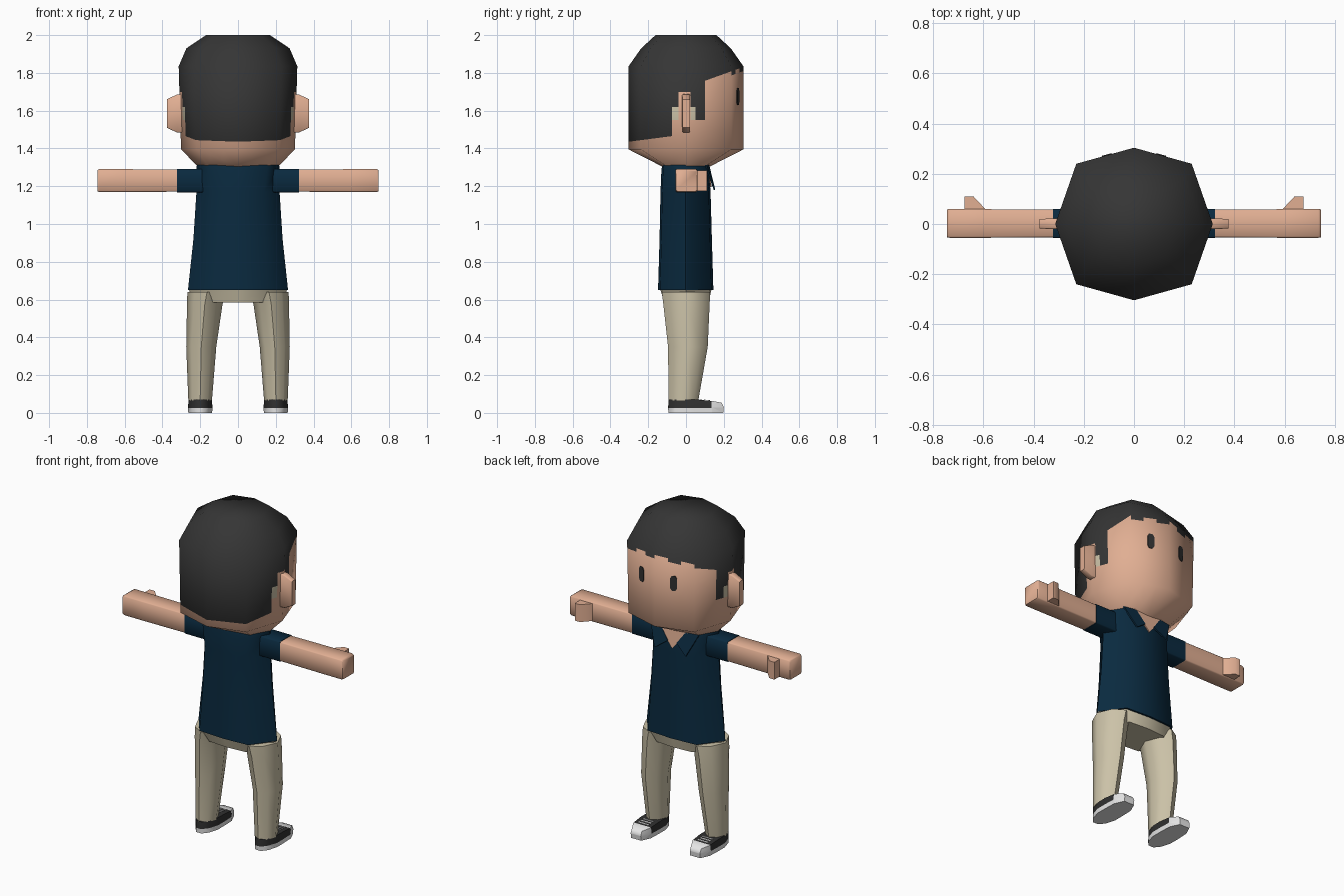
import bpy, bmesh, math
from mathutils import Vector

if "Cube" in bpy.data.objects:
    bpy.data.objects.remove(bpy.data.objects["Cube"])


def material(name, rgb):
    m = bpy.data.materials.new(name)
    m.diffuse_color = (*rgb, 1)
    m.use_nodes = True
    m.node_tree.nodes["Principled BSDF"].inputs["Base Color"].default_value = m.diffuse_color
    return m


SKIN = material("skin", (0.75, 0.425, 0.29))
HAIR = material("dark_hair", (0.036, 0.036, 0.036))
NAVY = material("navy_cloth", (0.003, 0.023, 0.05))
TAN = material("tan_cloth", (0.60, 0.54, 0.39))
WHITE = material("white_rubber", (0.80, 0.80, 0.80))
BLACK = material("black_canvas", (0.03, 0.03, 0.03))


def loft(name, rings, mats, side=1, cuts=(), rule=None):
    """Skin a list of equal-length rings, cut by planes, colour faces by rule."""
    bm = bmesh.new()
    loops = [[bm.verts.new((p[0] * side, p[1], p[2])) for p in r] for r in rings]
    n = len(loops[0])
    for a, b in zip(loops, loops[1:]):
        for i in range(n):
            bm.faces.new((a[i], a[(i + 1) % n], b[(i + 1) % n], b[i]))
    bm.faces.new(loops[0])
    bm.faces.new(loops[-1])
    if cuts:
        bmesh.ops.triangulate(bm, faces=bm.faces[:])
    for co, no in cuts:
        bmesh.ops.bisect_plane(bm, geom=bm.verts[:] + bm.edges[:] + bm.faces[:],
                               plane_co=co, plane_no=no, dist=1e-5)
    bmesh.ops.recalc_face_normals(bm, faces=bm.faces[:])
    if rule:
        for f in bm.faces:
            f.material_index = rule(f.calc_center_median())
    me = bpy.data.meshes.new(name)
    bm.to_mesh(me)
    bm.free()
    for m in mats:
        me.materials.append(m)
    ob = bpy.data.objects.new(name, me)
    bpy.context.collection.objects.link(ob)
    return ob


def ring_z(z, x0, x1, y0, y1, kx=.62, ky=.93):
    """Eight-sided level ring with points on both axes; kx, ky place its corners."""
    cx, w = (x0 + x1) / 2, (x1 - x0) / 2
    cy, d = (y0 + y1) / 2, (y1 - y0) / 2
    return [(cx + w * u, cy + d * v, z) for u, v in
            ((0, -1), (kx, -ky), (1, 0), (kx, ky), (0, 1), (-kx, ky), (-1, 0), (-kx, -ky))]


def ring_x(x, y0, y1, z0, z1, c):
    """Upright rectangle with its corners cut by c."""
    return [(x, y, z) for y, z in
            ((y0 + c, z0), (y1 - c, z0), (y1, z0 + c), (y1, z1 - c),
             (y1 - c, z1), (y0 + c, z1), (y0, z1 - c), (y0, z0 + c))]


def plate(name, pts, offset, mat, side=1):
    """Thin flat piece, pushed out along offset."""
    o = Vector(offset)
    return loft(name, [pts, [Vector(p) + o for p in pts]], [mat], side)


# head: eight-sided, hair painted by cut lines
outline = [(0, .304), (.23, .24), (.314, 0), (.23, -.24),
           (0, -.304), (-.23, -.24), (-.314, 0), (-.23, .24)]
head_rings = [[(x * sx, y * sy, z) for x, y in outline] for sx, sy, z in
              [(.68, .42, 1.305), (.96, 1, 1.395), (1, 1, 1.835), (.87, .78, 1.93), (.54, .53, 2.0)]]
FRINGE = (1.70, 1.722)
SLOPE = .36
head_cuts = [((0, y, 0), (0, 1, 0)) for y in (-.075, -.04, .025, .05, .1)]
head_cuts += [((0, 0, z), (0, 0, 1)) for z in (1.55, 1.62, 1.70)]
head_cuts += [((0, 0, z), (0, -SLOPE, 1)) for z in FRINGE]
head_cuts += [((0, 0, 1.475), (0, -.13, 1))]
head_cuts += [((x * .075, 0, 0), (1, 0, 0)) for x in range(-3, 4)]


def head_rule(c):
    # pale patch beside each ear
    if 1.55 < c.z < 1.62 and (-.075 < c.y < -.04 or .025 < c.y < .05):
        return 2
    if c.y > .1:
        low = FRINGE[math.floor(c.x / .075) % 2] + SLOPE * c.y
    elif c.y > .05:
        low = 1.55
    elif c.y > .025:
        low = 1.62
    elif c.y > -.04:
        low = 1.70
    elif c.y > -.075:
        low = 1.62
    else:
        low = 1.475 + .13 * c.y
    return 1 if c.z > low else 0


head = loft("head", head_rings, [SKIN, HAIR, TAN], cuts=head_cuts, rule=head_rule)

# neck
loft("neck", [ring_z(1.24, -.16, .16, -.09, .09), ring_z(1.33, -.16, .16, -.09, .09)], [SKIN])

# shirt body and hips
loft("shirt", [ring_z(.65, -.265, .265, -.148, .145),
               ring_z(.92, -.236, .236, -.14, .137),
               ring_z(1.17, -.22, .22, -.135, .13),
               ring_z(1.29, -.22, .22, -.13, .122, .7),
               ring_z(1.312, -.218, .218, -.125, .116, .7)], [NAVY])
loft("hips", [ring_z(.585, -.24, .24, -.115, .12, .5),
              ring_z(.66, -.262, .262, -.138, .136)], [TAN])

# open neckline
plate("neckline", [(-.10, .116, 1.312), (.10, .116, 1.312), (0, .128, 1.195)],
      (0, .007, 0), SKIN)

for side, tag in ((1, "right"), (-1, "left")):
    # collar flap
    plate("collar_" + tag, [(.09, .113, 1.318), (.165, .10, 1.312),
                            (.105, .147, 1.18), (.03, .127, 1.235)],
          (0, .008, .002), NAVY, side)
    # eye: upright rounded bar
    eye = [(x, .304 - x * .064 / .23 - .001, z) for x, z in
           ((.098, 1.63), (.118, 1.63), (.127, 1.645), (.127, 1.705),
            (.118, 1.72), (.098, 1.72), (.089, 1.705), (.089, 1.645))]
    plate("eye_" + tag, eye, (.001, .004, 0), BLACK, side)
    # ear
    loft("ear_" + tag, [ring_x(.28, -.02, .022, 1.485, 1.69, .004),
                        ring_x(.325, -.02, .022, 1.485, 1.685, .004),
                        ring_x(.376, -.018, .02, 1.51, 1.66, .004)], [SKIN], side)
    # sleeve and arm
    loft("sleeve_" + tag, [ring_x(.12, -.056, .06, 1.168, 1.292, .006),
                           ring_x(.322, -.056, .06, 1.168, 1.292, .006)], [NAVY], side)
    loft("arm_" + tag, [ring_x(.30, -.053, .057, 1.171, 1.289, .006),
                        ring_x(.60, -.055, .059, 1.17, 1.29, .006),
                        ring_x(.735, -.055, .06, 1.17, 1.29, .006),
                        ring_x(.745, -.053, .058, 1.173, 1.285, .008)], [SKIN], side)
    # thumb
    loft("thumb_" + tag, [[(x, y, z) for x, y in ((.575, .04), (.675, .04), (.675, .11),
                                                  (.64, .11), (.595, .062))]
                          for z in (1.176, 1.282)], [SKIN], side)
    # trouser leg
    loft("leg_" + tag, [ring_z(.64, .06, .268, -.128, .128, .62, .7),
                        ring_z(.575, .082, .27, -.12, .125, .62, .7),
                        ring_z(.35, .115, .274, -.095, .115, .65, .68),
                        ring_z(.065, .138, .263, -.092, .065, .65, .68)], [TAN], side)

    # shoe: black upper, white sole and toe cap
    def shoe_ring(z, toe, e):
        half = ((.018, -.095 + e), (.046, -.058), (.065 - e, 0), (.065 - e, .066),
                (.062 - e, .14), (.034, toe))
        return [(.2 + x, y, z) for x, y in half] + [(.2 - x, y, z) for x, y in half[::-1]]

    top = [(x, y, .07 if y < .1 else (.063 if y < .15 else .054))
           for x, y, z in shoe_ring(0, .188, .004)]
    loft("shoe_" + tag, [shoe_ring(0, .197, .002), shoe_ring(.03, .2, 0), top],
         [BLACK, WHITE], side,
         cuts=[((0, 0, .027), (0, 0, 1)), ((0, .135, 0), (0, 1, 0)), ((0, .066, 0), (0, 1, 0))],
         rule=lambda c: 1 if c.z < .027 or c.y > .135 else 0)
    # laces
    for i, y in enumerate((.078, .1, .122)):
        z = .0715 - (y - .066) * .1
        plate(f"lace_{tag}_{i}", [(.165, y - .004, z), (.235, y - .004, z),
                                  (.235, y + .004, z - .001), (.165, y + .004, z - .001)],
              (0, 0, .003), WHITE, side)

# smooth shading with sharp hard edges
for ob in bpy.context.scene.objects:
    ob.select_set(True)
bpy.context.view_layer.objects.active = head
bpy.ops.object.shade_smooth_by_angle(angle=math.radians(62))

# rounded shading over the cut head
head.data.normals_split_custom_set_from_vertices(
    [Vector((v.co.x, v.co.y, (v.co.z - 1.6) * .6)).normalized() for v in head.data.vertices])
